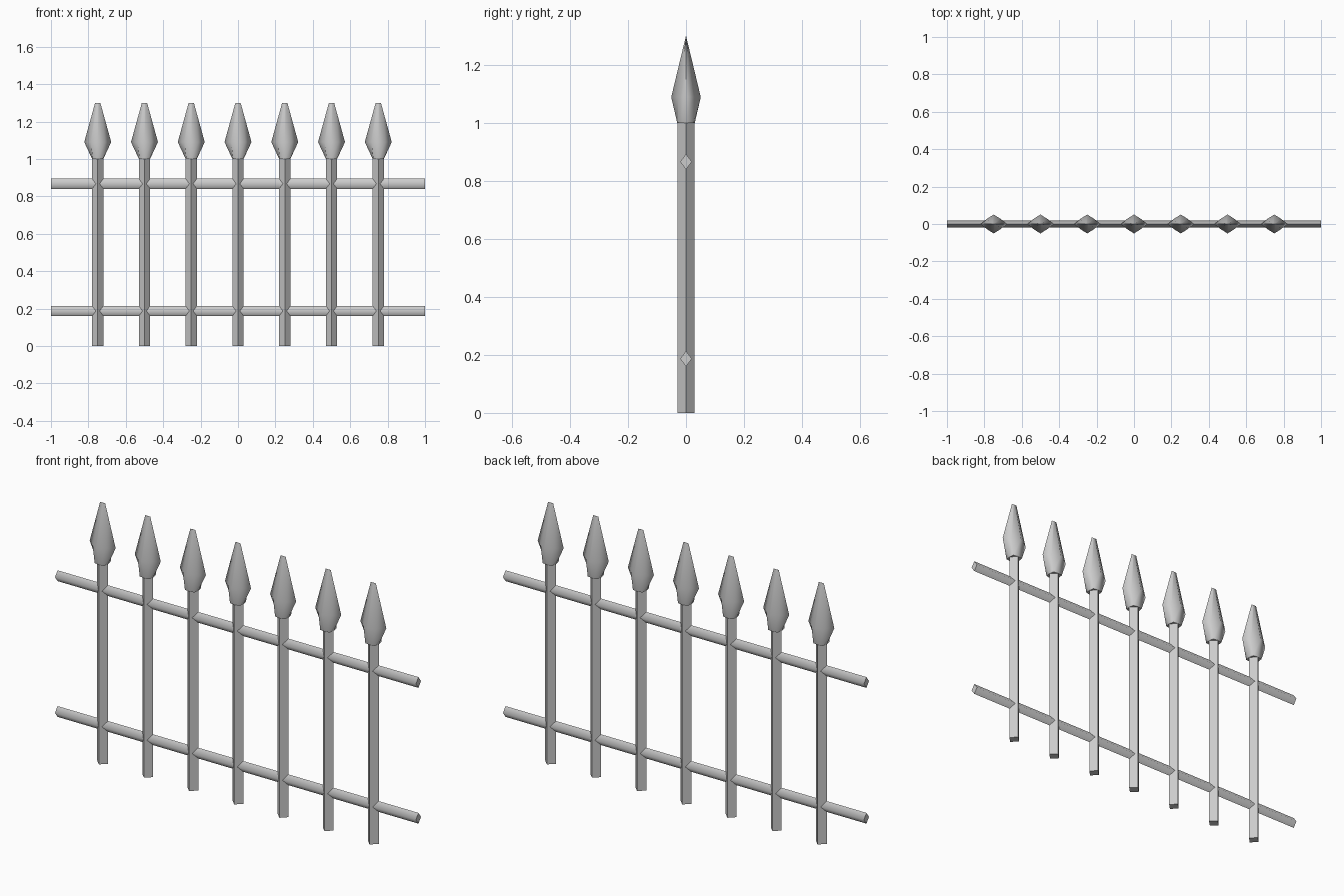
import bpy, bmesh, math

if "Cube" in bpy.data.objects:
    bpy.data.objects.remove(bpy.data.objects["Cube"])


def loft(name, rings, loc=(0, 0, 0), smooth=None):
    """Skin a stack of equal-length point rings and cap both ends."""
    bm = bmesh.new()
    loops = [[bm.verts.new(p) for p in ring] for ring in rings]
    n = len(loops[0])
    for a, b in zip(loops, loops[1:]):
        for i in range(n):
            j = (i + 1) % n
            bm.faces.new((a[i], a[j], b[j], b[i]))
    bm.faces.new(loops[0][::-1])
    bm.faces.new(loops[-1])
    bmesh.ops.remove_doubles(bm, verts=bm.verts, dist=0.0001)
    bmesh.ops.recalc_face_normals(bm, faces=bm.faces)
    mesh = bpy.data.meshes.new(name)
    bm.to_mesh(mesh)
    bm.free()
    obj = bpy.data.objects.new(name, mesh)
    obj.location = loc
    bpy.context.collection.objects.link(obj)
    if smooth:
        bpy.ops.object.select_all(action='DESELECT')
        obj.select_set(True)
        bpy.context.view_layer.objects.active = obj
        bpy.ops.object.shade_smooth_by_angle(angle=math.radians(smooth))
    return obj


def diamond(rx, ry):
    return [(rx, 0), (0, ry), (-rx, 0), (0, -ry)]


def octagon(rx, ry, k):
    """Eight points; k places the diagonal points (0.5 = straight diamond)."""
    dx, dy = rx * k, ry * k
    return [(rx, 0), (dx, dy), (0, ry), (-dx, dy),
            (-rx, 0), (-dx, -dy), (0, -ry), (dx, -dy)]


# spear head profile: z, half width, half depth, corner fullness
HEAD = [(1.0, 0.03, 0.03, 0.87), (1.09, 0.072, 0.051, 0.52),
        (1.30, 0.014, 0.0005, 0.5)]

for i in range(7):
    x = -0.75 + 0.25 * i
    # square post turned on its corner
    loft("post", [[(px, py, z) for px, py in diamond(0.03, 0.03)]
                  for z in (0, 1.0)], (x, 0, 0))
    # spear head with a chisel tip
    loft("spear_head", [[(px, py, z) for px, py in octagon(rx, ry, k)]
                        for z, rx, ry, k in HEAD], (x, 0, 0), 75)

# horizontal diamond-section rails
for name, z in (("lower_rail", 0.187), ("upper_rail", 0.867)):
    loft(name, [[(x, py, pz) for py, pz in diamond(0.02, 0.027)]
                for x in (-1, 1)], (0, 0, z), 80)
